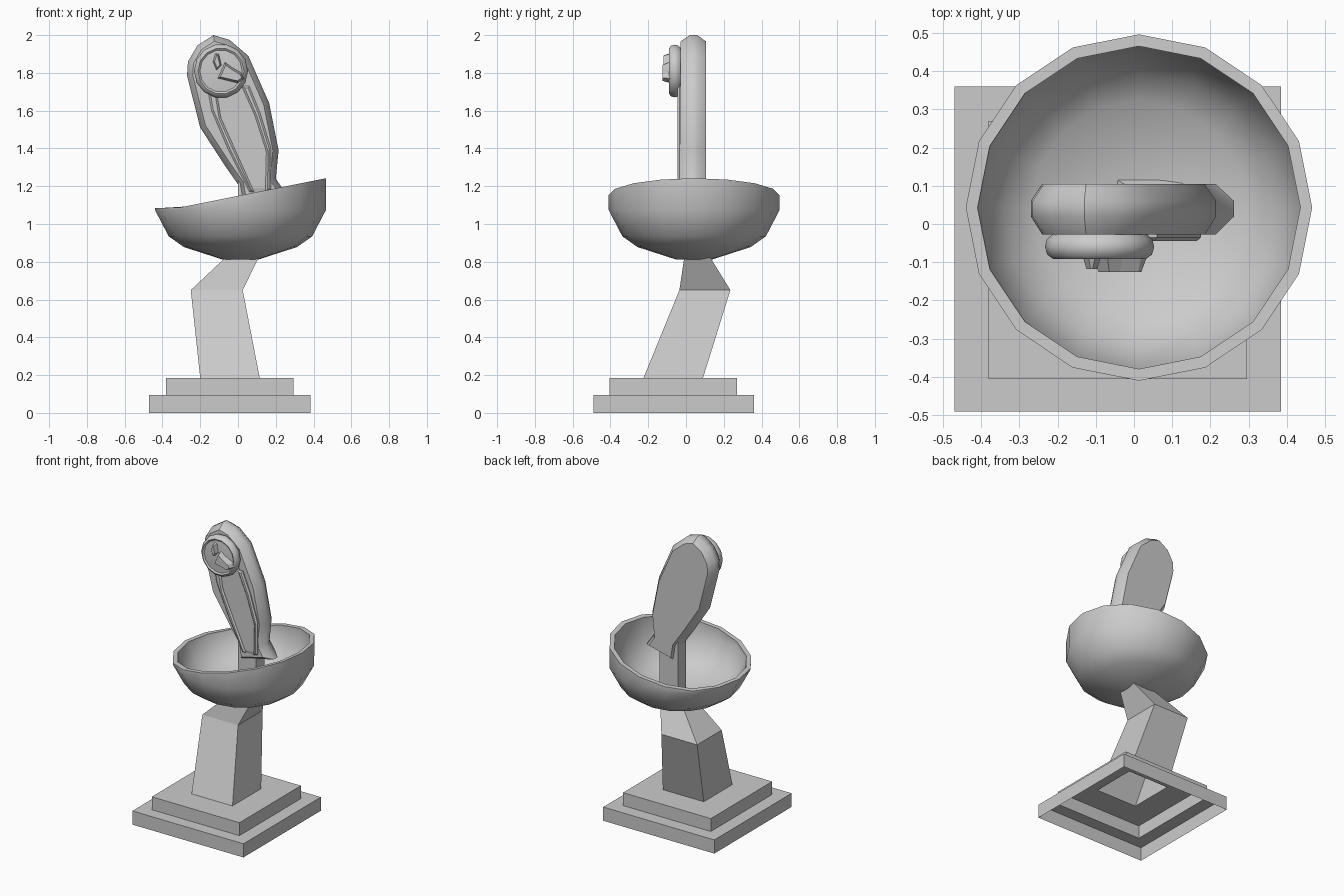
import bpy, bmesh, math
from mathutils import Vector

if "Cube" in bpy.data.objects:
    bpy.data.objects.remove(bpy.data.objects["Cube"])


def loft(name, rings, cap_start=True, cap_end=True, smooth=None):
    """Skin a list of equal-length point rings."""
    bm = bmesh.new()
    vs = [[bm.verts.new(p) for p in r] for r in rings]
    n = len(rings[0])
    for a, b in zip(vs, vs[1:]):
        for i in range(n):
            j = (i + 1) % n
            bm.faces.new((a[i], a[j], b[j], b[i]))
    if cap_start:
        bm.faces.new(vs[0][::-1])
    if cap_end:
        bm.faces.new(vs[-1])
    bmesh.ops.recalc_face_normals(bm, faces=bm.faces)
    me = bpy.data.meshes.new(name)
    bm.to_mesh(me)
    bm.free()
    ob = bpy.data.objects.new(name, me)
    bpy.context.collection.objects.link(ob)
    if smooth:
        bpy.ops.object.select_all(action='DESELECT')
        ob.select_set(True)
        bpy.context.view_layer.objects.active = ob
        bpy.ops.object.shade_smooth_by_angle(angle=math.radians(smooth))
    return ob


def rect(x0, x1, y0, y1, z):
    return [(x0, y0, z), (x1, y0, z), (x1, y1, z), (x0, y1, z)]


def inset(pts, d):
    """Mitred inset of a counter-clockwise 2D outline."""
    out = []
    for i, p in enumerate(pts):
        p = Vector(p)
        e1 = (p - Vector(pts[i - 1])).normalized()
        e2 = (Vector(pts[(i + 1) % len(pts)]) - p).normalized()
        n1, n2 = Vector((-e1.y, e1.x)), Vector((-e2.y, e2.x))
        out.append(tuple(p + (n1 + n2) * d / (1 + n1.dot(n2))))
    return out


def at_y(pts, y):
    return [(x, y, z) for x, z in pts]


# stepped base, open underneath, running up into the bent pillar
loft("base_and_pillar", [
    rect(-.47, .385, -.49, .36, 0), rect(-.47, .385, -.49, .36, .095),
    rect(-.38, .295, -.405, .27, .095), rect(-.38, .295, -.405, .27, .185),
    rect(-.20, .115, -.225, .09, .185), rect(-.25, .025, -.035, .235, .65),
    rect(0, .14, 0, .09, .885), rect(0, .14, 0, .09, 1.25)], cap_start=False)

# bowl with a slanted rim
CX, CY = .013, .043


def rim_z(x):
    return max(1.085, 1.085 + .2 * (x + .32))


def bowl_ring(r, z=None):
    ring = []
    for i in range(16):
        a = i * math.tau / 16
        x, y = CX + r * math.cos(a), CY + r * math.sin(a)
        ring.append((x, y, rim_z(x) if z is None else z))
    return ring


loft("bowl", [bowl_ring(.095, .812), bowl_ring(.30, .878), bowl_ring(.38, .935),
              bowl_ring(.453, 1.075), bowl_ring(.453), bowl_ring(.422),
              bowl_ring(.422, 1.08), bowl_ring(.355, .955),
              bowl_ring(.28, .905), bowl_ring(.09, .845)], smooth=40)

# leaning bird body: one outline, bevelled to front and back
body = [(.02, 1.09), (.262, 1.15), (.20, 1.24), (.215, 1.39), (.165, 1.64),
        (.055, 1.89), (-.045, 1.975), (-.13, 2.0), (-.215, 1.945),
        (-.265, 1.86), (-.27, 1.785), (-.20, 1.51), (-.07, 1.31), (0, 1.21)]
small = inset(body, .03)
loft("bird_body", [at_y(small, -.028), at_y(body, .02), at_y(body, .06),
                   at_y(small, .105)], smooth=40)

# raised belly panel and the two folded wing strips beside it
belly = [(.07, 1.17), (.16, 1.17), (.165, 1.40), (.10, 1.60), (.03, 1.74),
         (-.13, 1.74), (-.11, 1.58), (-.01, 1.34)]
loft("belly", [at_y(belly, -.02), at_y(belly, -.031), at_y(inset(belly, .02), -.036)])
wings = {
    "left_wing": [(.06, 1.17), (.085, 1.17), (0, 1.36), (-.09, 1.56),
                  (-.12, 1.74), (-.165, 1.74), (-.14, 1.60), (-.05, 1.39)],
    "right_wing": [(.145, 1.17), (.175, 1.18), (.175, 1.40), (.12, 1.58),
                   (.06, 1.73), (.02, 1.73), (.09, 1.57), (.15, 1.38)]}
for name, pts in wings.items():
    loft(name, [at_y(pts, -.02), at_y(pts, -.035), at_y(inset(pts, .01), -.044)])


# round head with a dished face
def head_ring(r, y):
    return [(-.09 + r * math.cos(i * math.tau / 14), y,
             1.81 + r * math.sin(i * math.tau / 14)) for i in range(14)]


loft("head", [head_ring(r, y) for r, y in
              [(.115, -.02), (.138, -.04), (.143, -.06), (.137, -.08),
               (.122, -.091), (.112, -.083), (.04, -.09)]], smooth=40)

# beak wedge and eye
beak = [(-.11, 1.77), (.0, 1.745), (.035, 1.77), (.02, 1.80), (-.03, 1.83), (-.07, 1.86)]
loft("beak", [at_y(beak, -.08), at_y(inset(beak, .012), -.125)])
eye = [(-.115, 1.81), (-.085, 1.84), (-.10, 1.90), (-.12, 1.905), (-.135, 1.86)]
loft("eye", [at_y(eye, -.08), at_y(inset(eye, .01), -.118)])
